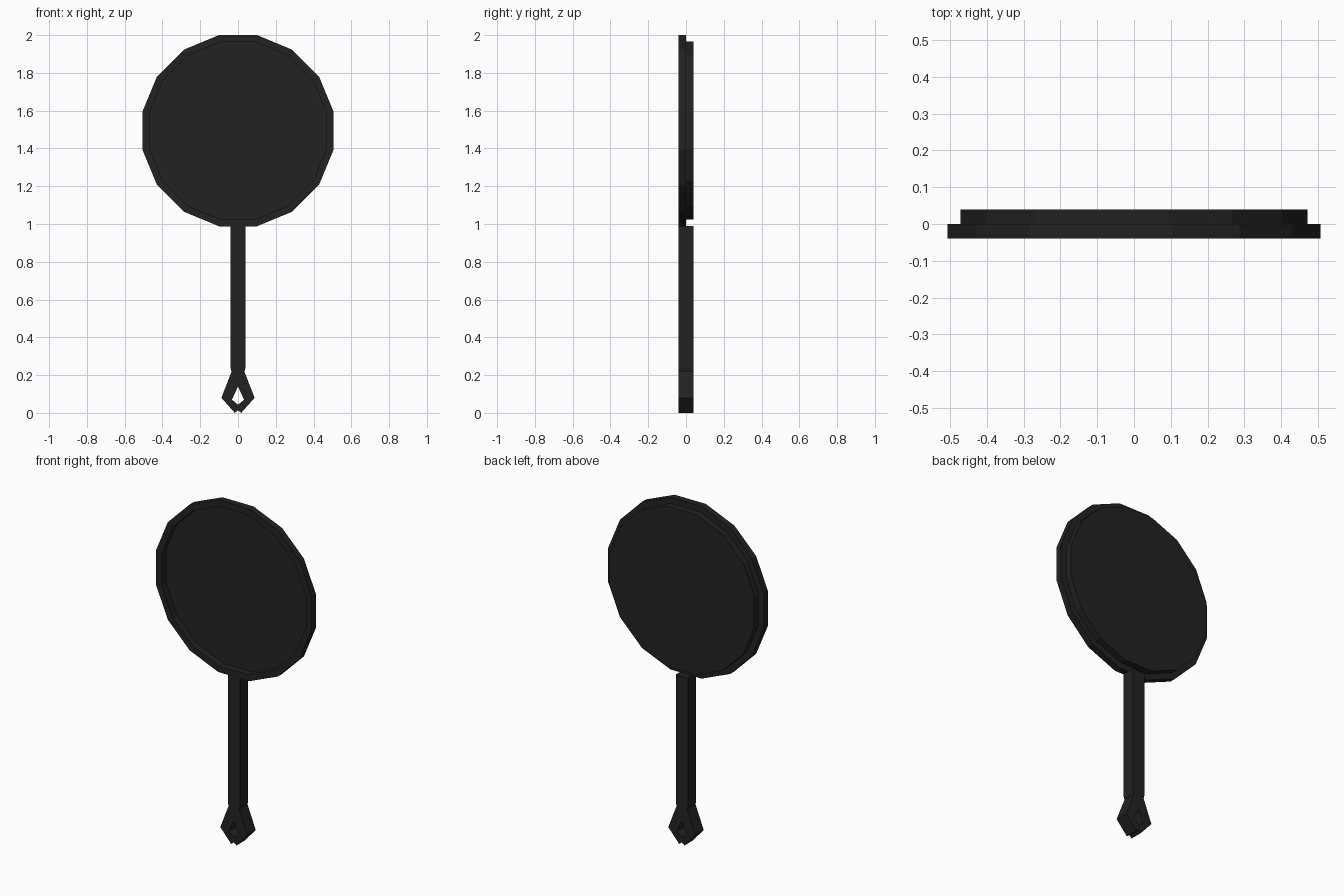
import bpy, bmesh, math

cube = bpy.data.objects.get("Cube")
if cube:
    bpy.data.objects.remove(cube, do_unlink=True)

black = bpy.data.materials.new("cast iron black")
black.use_nodes = True
COLOUR = (0.016, 0.016, 0.016, 1)
black.diffuse_color = COLOUR
bsdf = black.node_tree.nodes["Principled BSDF"]
bsdf.inputs["Base Color"].default_value = COLOUR
bsdf.inputs["Roughness"].default_value = 0.8

SIDES = 16
CENTRE_Z = 1.494
HALF = 0.039           # half thickness of the whole pan


def finish(name, bm):
    bmesh.ops.recalc_face_normals(bm, faces=bm.faces)
    mesh = bpy.data.meshes.new(name)
    bm.to_mesh(mesh)
    bm.free()
    mesh.materials.append(black)
    obj = bpy.data.objects.new(name, mesh)
    bpy.context.collection.objects.link(obj)
    return obj


def polygon(bm, apothem, y):
    """Regular polygon ring with flat sides at top and bottom."""
    r = apothem / math.cos(math.pi / SIDES)
    angles = [2 * math.pi * (i + 0.5) / SIDES for i in range(SIDES)]
    return [bm.verts.new((r * math.cos(a), y, CENTRE_Z + r * math.sin(a))) for a in angles]


def bridge(bm, a, b):
    for i in range(SIDES):
        j = (i + 1) % SIDES
        bm.faces.new((a[i], a[j], b[j], b[i]))


# Pan: recessed floor, projecting rim and narrower base as one stepped profile
bm = bmesh.new()
steps = [(0.469, 0.0), (0.469, -HALF), (0.506, -HALF),
         (0.506, 0.0), (0.471, 0.0), (0.471, HALF)]
rings = [polygon(bm, a, y) for a, y in steps]
for a, b in zip(rings, rings[1:]):
    bridge(bm, a, b)
bm.faces.new(rings[0])
bm.faces.new(rings[-1])
finish("pan", bm)

# Handle: square bar
bm = bmesh.new()
bmesh.ops.create_cube(bm, size=1)
for v in bm.verts:
    v.co = (v.co.x * 0.078, v.co.y * 2 * HALF, 0.613 + v.co.z * 0.754)
finish("handle", bm)

# Hanging loop: half outline extruded through the thickness, then mirrored
half_loop = [(0, 0.236), (0, 0.14), (0.032, 0.07), (0, 0.043), (0, 0.014),
             (0.017, 0), (0.088, 0.08), (0.034, 0.218), (0.039, 0.236)]
bm = bmesh.new()
face = bm.faces.new([bm.verts.new((x, -HALF, z)) for x, z in half_loop])
extruded = bmesh.ops.extrude_face_region(bm, geom=[face], use_keep_orig=True)
moved = [g for g in extruded["geom"] if isinstance(g, bmesh.types.BMVert)]
bmesh.ops.translate(bm, verts=moved, vec=(0, 2 * HALF, 0))
# Remove the hidden walls on the mirror plane
inner = [f for f in bm.faces if all(abs(v.co.x) < 1e-5 for v in f.verts)]
bmesh.ops.recalc_face_normals(bm, faces=bm.faces)
bmesh.ops.delete(bm, geom=inner, context='FACES')
loop = finish("hanging_loop", bm)
mirror = loop.modifiers.new("Mirror", 'MIRROR')
mirror.use_axis = (True, False, False)
